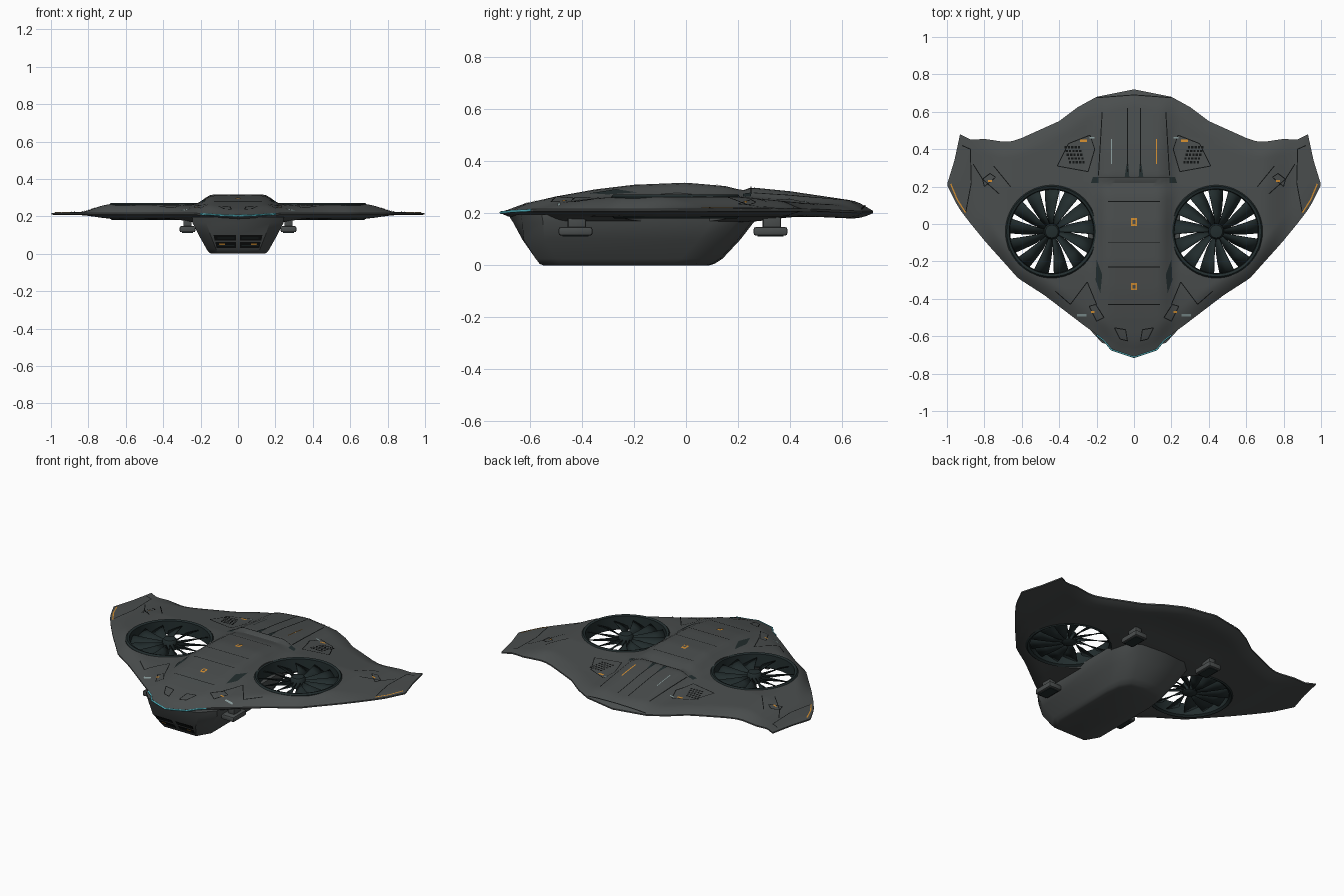
import bpy, bmesh, math
from mathutils import Vector, Matrix
from mathutils.geometry import intersect_point_line

cube = bpy.data.objects.get("Cube")
if cube:
    bpy.data.objects.remove(cube)


def material(name, rgb, rough=0.6):
    m = bpy.data.materials.new(name)
    m.use_nodes = True
    m.diffuse_color = (*rgb, 1)
    node = m.node_tree.nodes["Principled BSDF"]
    node.inputs["Base Color"].default_value = (*rgb, 1)
    node.inputs["Roughness"].default_value = rough
    return m


GREY = material("hull_grey", (0.068, 0.075, 0.075))
DARK = material("dark_teal", (0.016, 0.026, 0.027))
BLACK = material("seam_black", (0.005, 0.006, 0.006))
ORANGE = material("marker_orange", (0.65, 0.27, 0.03))
CYAN = material("light_cyan", (0.08, 0.45, 0.52))
PALE = material("pale_grey", (0.25, 0.33, 0.33))

FRONT = [(0, -.71), (.12, -.67), (.16, -.62), (.27, -.54), (.48, -.38), (.62, -.29),
         (.7, -.2), (.79, -.1), (.88, .01), (.94, .09), (1, .21)]
BACK = [(0, .72), (.2, .68), (.3, .625), (.4, .55), (.5, .505), (.6, .46), (.66, .44), (.7, .44),
        (.8, .455), (.87, .45), (.93, .48), (.96, .34), (1, .21)]
SPINE = [(-.71, .215), (-.6, .242), (-.5, .265), (-.35, .292), (-.2, .31), (0, .318),
         (.15, .305), (.22, .288), (.25, .3), (.4, .285), (.67, .245), (.72, .235)]
SHOULDER = [(-.71, .21), (-.5, .24), (-.35, .258), (-.25, .264), (.2, .264), (.45, .24), (.72, .228)]
FAN_X, FAN_Y = .44, -.04


def interp(table, t):
    for (a, u), (b, v) in zip(table, table[1:]):
        if t <= b:
            return u + (v - u) * max(0, t - a) / (b - a)
    return table[-1][1]


def ramp(a, b, t):
    t = min(1, max(0, (t - a) / (b - a)))
    return t * t * (3 - 2 * t)


def edge_factor(x, y):
    p = Vector((abs(x), y, 0))
    best = 1
    for line in (FRONT, BACK):
        for a, b in zip(line, line[1:]):
            a, b = Vector((*a, 0)), Vector((*b, 0))
            q, f = intersect_point_line(p, a, b)
            q = a if f < 0 else b if f > 1 else q
            best = min(best, (q - p).length)
    t = min(1, best / .085)
    return 1 - (1 - t) ** 2


def edge_z(x, y):
    return .203 + .01 * ramp(0, .25, abs(x)) if y < 0 else .213 - .008 * ramp(.45, .7, y)


def top_z(x, y):
    a = abs(x)
    h = interp(SPINE, y)
    h += (interp(SHOULDER, y) - h) * ramp(.13, .24, a)
    h += (.222 - h) * ramp(.68, .86, a)
    e = edge_z(x, y) + .004
    return e + (h - e) * edge_factor(x, y)


def bottom_z(x, y):
    a = abs(x)
    depth = .022 * (1 - .9 * ramp(.66, .86, a))
    fairing = .02 * (1 - ramp(.2, .38, a)) * ramp(-.66, -.45, y) * (1 - ramp(.22, .45, y))
    return edge_z(x, y) - .004 - (depth + fairing) * edge_factor(x, y)


def finish(name, bm, mat, angle=None):
    bmesh.ops.recalc_face_normals(bm, faces=bm.faces)
    me = bpy.data.meshes.new(name)
    bm.to_mesh(me)
    bm.free()
    me.materials.append(mat)
    ob = bpy.data.objects.new(name, me)
    bpy.context.collection.objects.link(ob)
    if angle:
        smooth(ob, angle)
    return ob


def smooth(ob, angle):
    bpy.ops.object.select_all(action='DESELECT')
    ob.select_set(True)
    bpy.context.view_layer.objects.active = ob
    bpy.ops.object.shade_smooth_by_angle(angle=math.radians(angle))


def skin(bm, rings, closed=False):
    """Join successive closed rings of points with quads."""
    rows = [[bm.verts.new(p) for p in r] for r in rings]
    for a, b in zip(rows, rows[1:] + (rows[:1] if closed else [])):
        for i in range(len(a)):
            j = (i + 1) % len(a)
            bm.faces.new((a[i], a[j], b[j], b[i]))
    if not closed:
        bm.faces.new(rows[0])
        bm.faces.new(rows[-1])


# Flying wing body: each slice is a closed loop over the top and back underneath
half = sorted({round(i * .025, 3) for i in range(1, 40)} | {.93, .96, .987, .998})
xs = [-x for x in reversed(half)] + [0] + half
slices, N = [], 60
for x in xs:
    f, b = interp(FRONT, abs(x)), interp(BACK, abs(x))
    ys = [f + (b - f) * j / N for j in range(N + 1)]
    slices.append([(x, y, top_z(x, y)) for y in ys] + [(x, y, bottom_z(x, y)) for y in reversed(ys)])
bm = bmesh.new()
skin(bm, slices)
body = finish("wing_body", bm, GREY)

# Fan openings through the wing
for s in (-1, 1):
    bm = bmesh.new()
    bmesh.ops.create_cone(bm, cap_ends=True, segments=64, radius1=.236, radius2=.236, depth=.6,
                          matrix=Matrix.Translation((s * FAN_X, FAN_Y, .25)))
    cutter = finish("fan_cutter", bm, GREY)
    cutter.hide_render = True
    mod = body.modifiers.new("fan_opening", 'BOOLEAN')
    mod.operation, mod.solver, mod.object = 'DIFFERENCE', 'EXACT', cutter
    bpy.context.view_layer.objects.active = body
    bpy.ops.object.modifier_apply(modifier=mod.name)
    bpy.data.objects.remove(cutter)
smooth(body, 30)

# Belly hull, stacked outlines: height, nose y, tail y, half width, nose sweep
bm = bmesh.new()
rings = []
for z, yf, yb, w, sweep in [(0, -.55, .09, .14, 0), (.006, -.563, .11, .155, 0), (.025, -.578, .14, .168, 0),
                            (.1, -.63, .21, .21, .005), (.165, -.665, .26, .243, .035), (.196, -.685, .29, .245, .05)]:
    side = [(.7 * w, yf + sweep), (w, yf + sweep + .08), (w, yb - .16), (.92 * w, yb - .07), (.65 * w, yb - .01)]
    loop = [(0, yf)] + side + [(0, yb)] + [(-x, y) for x, y in reversed(side)]
    rings.append([(x, y, z) for x, y in loop])
skin(bm, rings)
finish("belly_hull", bm, GREY, 35)

# Lift fans: rim, hub and pitched blades
RIM = [(.222, .19), (.236, .181), (.247, .19), (.249, .262), (.241, .272), (.227, .267)]
BLADES = 13
for s, side in ((1, "left"), (-1, "right")):
    move = Matrix.Translation((s * FAN_X, FAN_Y, 0))
    bm = bmesh.new()
    turns = [math.tau * i / 64 for i in range(64)]
    skin(bm, [[(r * math.cos(t), r * math.sin(t), z) for r, z in RIM] for t in turns], True)
    bm.transform(move)
    finish("fan_rim_" + side, bm, DARK, 40)
    bm = bmesh.new()
    skin(bm, [[(r * math.cos(t), r * math.sin(t), z) for t in turns[::2]]
              for r, z in [(.025, .195), (.042, .205), (.042, .255), (.034, .265), (.012, .268)]])
    bm.transform(move)
    finish("fan_hub_" + side, bm, DARK, 40)
    bm = bmesh.new()
    for k in range(BLADES):
        base = math.tau * k / BLADES
        rows = []
        for r, spread, sweep in [(.035, .25, 0), (.1, .215, .05), (.165, .19, .1), (.226, .175, .13)]:
            rows.append([bm.verts.new((s * r * math.cos(base + sweep + d * spread),
                                       r * math.sin(base + sweep + d * spread), .225 + d * .018))
                         for d in (-1, 0, 1)])
        for a, b in zip(rows, rows[1:]):
            for i in (0, 1):
                bm.faces.new((a[i], a[i + 1], b[i + 1], b[i]))
    bm.transform(move)
    blades = finish("fan_blades_" + side, bm, DARK, 40)
    blades.modifiers.new("blade_thickness", 'SOLIDIFY').thickness = .004


def box(name, size, at, mat, bevel=.008):
    bm = bmesh.new()
    bmesh.ops.create_cube(bm, size=1, matrix=Matrix.Translation(at) @ Matrix.Diagonal((*size, 1)))
    if bevel:
        bmesh.ops.bevel(bm, geom=bm.edges[:], offset=bevel, segments=2, affect='EDGES', profile=.5)
    return finish(name, bm, mat, 40)


# Thruster pods hung below the wing
for s, side in ((1, "left"), (-1, "right")):
    for y, end in ((-.425, "front"), (.325, "rear")):
        box(f"{end}_pod_{side}", (.085, .13, .032), (s * .27, y, .131), GREY)
        box(f"{end}_pod_base_{side}", (.06, .1, .006), (s * .27, y, .114), DARK, 0)
        box(f"{end}_pod_strut_{side}", (.045, .07, .065), (s * .27, y + .005, .172), GREY)


# Thin surface plates that follow the top of the wing
def strip(pts, width=.006):
    quads = []
    for a, b in zip(pts, pts[1:]):
        a, b = Vector(a), Vector(b)
        n = max(1, math.ceil((b - a).length / .025))
        w = Vector((a.y - b.y, b.x - a.x)).normalized() * width / 2
        for i in range(n):
            p, q = a.lerp(b, i / n), a.lerp(b, (i + 1) / n)
            quads.append([p - w, q - w, q + w, p + w])
    return quads


def rect(x, y, w, h):
    return [(x - w / 2, y - h / 2), (x + w / 2, y - h / 2), (x + w / 2, y + h / 2), (x - w / 2, y + h / 2)]


def plates(name, mat, polys, mirror=True, lift=.003):
    bm = bmesh.new()
    for s in (1, -1) if mirror else (1,):
        for poly in polys:
            face = bm.faces.new([bm.verts.new((s * x, y, top_z(x, y) + lift)) for x, y in poly])
            face.normal_update()
    ob = finish(name, bm, mat)
    for p in ob.data.polygons:
        if p.normal.z < 0:
            p.flip()
    return ob


vent = [(.41, .31), (.35, .43), (.235, .475), (.21, .4), (.245, .28), (.41, .31)]
hatch = [(.16, -.5), (.205, -.43), (.24, -.44), (.2, -.52), (.16, -.5)]
window = [(.035, -.625), (.045, -.565), (.105, -.555), (.075, -.615), (.035, -.625)]
wing_hatch = [(.74, .25), (.8, .2), (.81, .24), (.77, .27), (.74, .25)]
seams = []
for line in (vent, hatch, window, wing_hatch,
             [(.9, .06), (.87, .22), (.875, .4), (.92, .42)], [(.66, .2), (.75, .31)], [(.72, .16), (.81, .24), (.86, .32)],
             [(.25, -.31), (.34, -.43), (.42, -.36)], [(.25, -.31), (.2, -.43)],
             [(.035, .26), (.035, .62)], [(.19, .26), (.17, .6)], [(0, .69), (.2, .675)]):
    seams += strip(line, .005)
for y, w in ((.25, .2), (.12, .14), (-.1, .14), (-.23, .14), (-.43, .14)):
    seams += strip([(0, y), (w, y)], .004)
plates("panel_seams", BLACK, seams)
plates("deck_slots", DARK, [[(.2, -.19), (.17, -.27), (.18, -.37), (.205, -.3)],
                            [(.19, .22), (.23, .22), (.22, .25), (.19, .25)],
                            [(.025, .25), (.05, .25), (.04, .32), (.03, .32)]])
plates("vent_holes", BLACK, [rect(.27 + .018 * i + .006 * j, .33 + .02 * j, .012, .012)
                             for i in range(5) for j in range(5)])
plates("orange_markers", ORANGE, strip([(.9, .06), (.945, .13), (.98, .215)], .007)
       + [rect(.27, .445, .035, .012), rect(.22, -.47, .02, .01), rect(.77, .23, .02, .01)])
plates("orange_squares", ORANGE, [rect(0, .01, .03, .042), rect(0, -.335, .03, .038)], False)
plates("square_centres", GREY, [rect(0, .01, .014, .022), rect(0, -.335, .014, .02)], False, .005)
plates("deck_line_left", ORANGE, strip([(.12, .32), (.12, .455)], .007), False)
plates("deck_line_right", PALE, strip([(-.12, .32), (-.12, .455)], .005), False)
plates("pale_marks", PALE, [rect(.28, -.488, .05, .012), rect(.225, .46, .025, .008)])

# Glowing strip along the nose edge
nose = [(x, interp(FRONT, abs(x)) - .002) for x in (-.2, -.16, -.12, -.06, 0, .06, .12, .16, .2)]
curve = bpy.data.curves.new("nose_light", 'CURVE')
curve.dimensions, curve.bevel_depth = '3D', .005
path = curve.splines.new('POLY')
path.points.add(len(nose) - 1)
for p, (x, y) in zip(path.points, nose):
    p.co = (x, y, edge_z(x, y), 1)
curve.materials.append(CYAN)
bpy.context.collection.objects.link(bpy.data.objects.new("nose_light", curve))


# Intake grilles and lamps on the sloping belly front
def front_plate(name, mat, x0, x1, z0, z1, lift):
    bm = bmesh.new()
    for s in (1, -1):
        bm.faces.new([bm.verts.new((s * x, -.578 - (z - .025) * .693 - lift, z))
                      for x, z in ((x0, z0), (x1, z0), (x1 + (z1 - z0) * .2, z1), (x0, z1))][::s])
    finish(name, bm, mat)


front_plate("intake_lower", BLACK, .012, .115, .032, .062, .003)
front_plate("intake_upper", BLACK, .012, .125, .072, .1, .003)
for i in range(2):
    front_plate(f"intake_slat_{i + 1}", DARK, .02, .11, .042 + .04 * i, .047 + .04 * i, .006)
front_plate("intake_lamp", ORANGE, .07, .1, .048, .056, .008)
